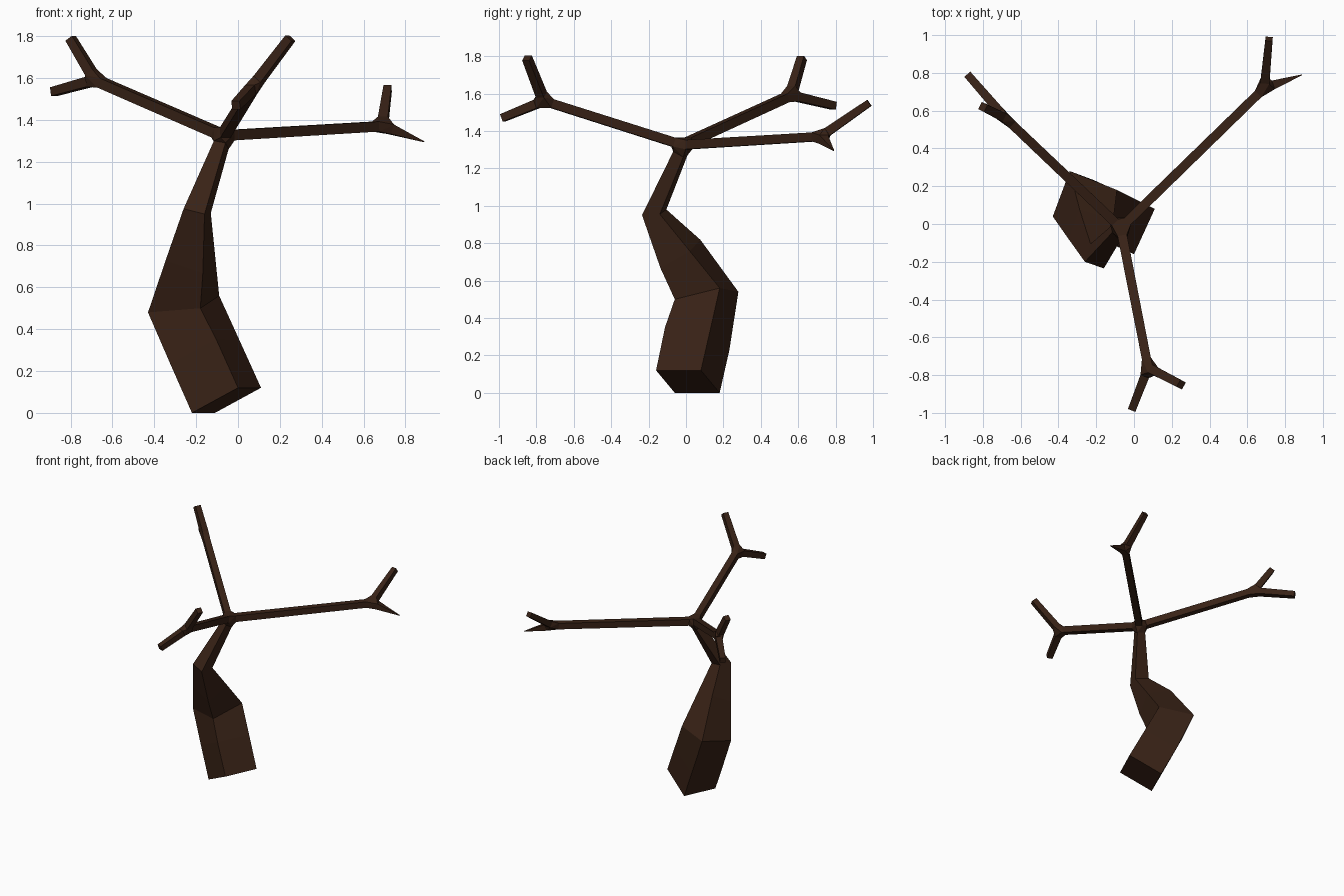
import bpy, bmesh
from mathutils import Vector

if "Cube" in bpy.data.objects:
    bpy.data.objects.remove(bpy.data.objects["Cube"])

bark = bpy.data.materials.new("bark")
bark.diffuse_color = (0.04, 0.016, 0.008, 1)
bark.use_nodes = True
bark.node_tree.nodes["Principled BSDF"].inputs["Base Color"].default_value = bark.diffuse_color
bm = bmesh.new()


def ring(c, a, b):
    """Four-cornered section around c with half diagonals a and b."""
    c, a, b = Vector(c), Vector(a), Vector(b)
    return [bm.verts.new(p) for p in (c + a, c + b, c - a, c - b)]


def bridge(r, s):
    for i in range(4):
        j = (i + 1) % 4
        bm.faces.new((r[i], r[j], s[j], s[i]))


def limb(p, q, r0, r1, start, stop=0.0, cap=False):
    """Square tube from p to q, held back from the joints; returns end rings."""
    p, q = Vector(p), Vector(q)
    d = (q - p).normalized()
    side = d.cross(Vector((0, 0, 1))).normalized()
    up = side.cross(d)
    ends = [ring(c, (side + up) * r, (side - up) * r)
            for c, r in ((p + d * start, r0), (q - d * stop, r1))]
    bridge(*ends)
    if cap:
        bm.faces.new(ends[1])
    return ends


def hub(rings):
    """Hull joining the open ends of several limbs."""
    verts = [v for r in rings for v in r]
    out = bmesh.ops.convex_hull(bm, input=verts, use_existing_faces=False)
    faces = {f for f in out["geom"] if isinstance(f, bmesh.types.BMFace)}
    inner = [f for f in faces if any(all(v in r for v in f.verts) for r in rings)]
    bmesh.ops.delete(bm, geom=inner, context="FACES_ONLY")


# trunk: centre, half diagonal a, half diagonal b
trunk = [ring(*s) for s in (
    ((-.055, .01, .06), (.055, -.17, .06), (.165, .07, .06)),
    ((-.158, .06, .29), (.054, -.172, .061), (.165, .072, .057)),
    ((-.26, .11, .52), (.08, -.17, -.02), (.17, .07, .04)),
    ((-.228, -.03, .743), (.06, -.107, -.075), (.118, .05, .015)),
    ((-.195, -.17, .965), (.035, -.065, -.015), (.065, .03, -.01)),
    ((-.08, -.03, 1.28), (.02, -.038, .01), (.035, .015, -.02)),
)]
bm.faces.new(trunk[0])
for r, s in zip(trunk, trunk[1:]):
    bridge(r, s)

# branches: fork point, then two twigs with their tip half widths
crown = (-.07, -.02, 1.325)
branches = (
    ((-.68, .56, 1.59), ((-.80, .62, 1.79), .021), ((-.88, .79, 1.535), .021)),
    ((.69, .72, 1.37), ((.715, .98, 1.55), .019), ((.89, .79, 1.295), .002)),
    ((.075, -.76, 1.56), ((.25, -.85, 1.79), .021), ((-.01, -.98, 1.47), .021)),
)
joint = [trunk[-1]]
for fork, *twigs in branches:
    start, end = limb(crown, fork, .025, .024, .05, .045)
    joint.append(start)
    fork_rings = [end]
    for tip, r in twigs:
        fork_rings.append(limb(fork, tip, .024, r, .045, cap=True)[0])
    hub(fork_rings)
hub(joint)

bmesh.ops.recalc_face_normals(bm, faces=bm.faces)
mesh = bpy.data.meshes.new("bare_tree")
bm.to_mesh(mesh)
bm.free()
mesh.materials.append(bark)
bpy.context.collection.objects.link(bpy.data.objects.new("bare_tree", mesh))
